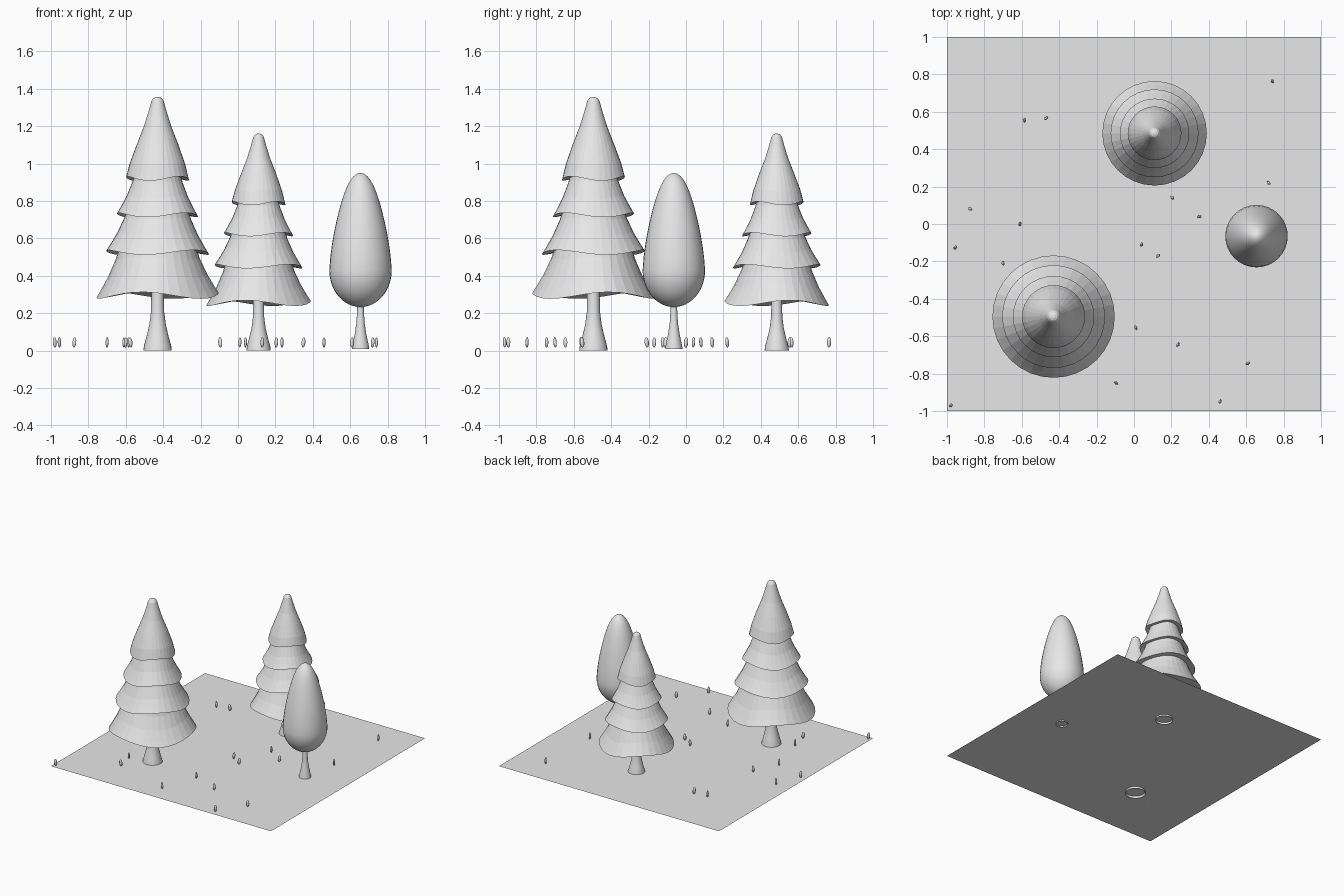
import bpy, bmesh, math, random
from mathutils import Matrix, Vector

random.seed(4)
if "Cube" in bpy.data.objects:
    bpy.data.objects.remove(bpy.data.objects["Cube"], do_unlink=True)

grey = bpy.data.materials.new("plain_grey")
grey.use_nodes = True
grey.diffuse_color = (0.8, 0.8, 0.8, 1)
grey.node_tree.nodes["Principled BSDF"].inputs["Base Color"].default_value = (0.8, 0.8, 0.8, 1)


def finish(name, bm, location=(0, 0, 0), smooth=False):
    """Turn a bmesh into a named object."""
    mesh = bpy.data.meshes.new(name)
    bm.to_mesh(mesh)
    bm.free()
    mesh.materials.append(grey)
    for face in mesh.polygons:
        face.use_smooth = smooth
    obj = bpy.data.objects.new(name, mesh)
    obj.location = location
    bpy.context.collection.objects.link(obj)
    return obj


def lathe(bm, profile, sides=32, amplitude=0, phase=0):
    """Revolve (radius, height, wave weight) points, listed bottom to top."""
    rings = []
    for radius, height, weight in profile:
        ring = []
        for i in range(sides):
            a = math.tau * i / sides
            wave = weight * amplitude * math.sin(3 * a + phase)
            ring.append(bm.verts.new((radius * math.cos(a), radius * math.sin(a), height + wave)))
        rings.append(ring)
    for low, high in zip(rings, rings[1:]):
        for i in range(sides):
            j = (i + 1) % sides
            bm.faces.new((low[i], low[j], high[j], high[i]))
    return rings


def trunk(name, location, profile):
    bm = bmesh.new()
    lathe(bm, [(r, z, 0) for r, z in profile], 24)
    return finish(name, bm, location, True)


def conifer(name, location, size):
    # flared skirts: lower radius, lower height, upper radius, upper height
    tiers = [
        (0.327, 0.295, 0.19, 0.60, 0.018, 0.25),
        (0.275, 0.525, 0.15, 0.80, 0.013, -0.75),
        (0.217, 0.725, 0.11, 1.00, 0.012, -0.75),
    ]
    bm = bmesh.new()
    for r0, z0, r1, z1, amp, phase in tiers:
        profile = [(0.02, z0 + 0.03, 0), (r0 * 0.55, z0 + 0.02, 0.6), (r0, z0, 1)]
        for t in (0.12, 0.35, 0.65, 1):
            bend = 0.016 * math.sin(math.pi * t)
            profile.append((r0 + (r1 - r0) * t - bend, z0 + (z1 - z0) * t, 1 - t))
        lathe(bm, profile, 32, amp, phase * math.pi)
    # rounded crown
    crown = [(0.02, 0.94, 0), (0.168, 0.92, 1), (0.148, 1.0, 0.5), (0.112, 1.1, 0),
             (0.073, 1.2, 0), (0.048, 1.28, 0), (0.033, 1.335, 0), (0.022, 1.35, 0), (0.008, 1.356, 0)]
    rings = lathe(bm, crown, 32, 0.012, -0.75 * math.pi)
    bm.faces.new(rings[-1])
    bmesh.ops.scale(bm, vec=(size,) * 3, verts=bm.verts)
    finish(name + "_foliage", bm, location)
    stem = [(0.076, 0), (0.073, 0.025), (0.058, 0.08), (0.044, 0.14), (0.035, 0.21), (0.033, 0.34)]
    trunk(name + "_trunk", location, [(r * size, z * size) for r, z in stem])


# Ground sheet
GROUND = 0.018
bm = bmesh.new()
bmesh.ops.create_grid(bm, x_segments=1, y_segments=1, size=1)
finish("ground", bm, (0, 0, GROUND))

# Two layered conifers
conifer("large_conifer", (-0.43, -0.495, 0), 1)
conifer("small_conifer", (0.11, 0.485, 0.002), 0.854)

# Teardrop tree
spot = (0.655, -0.065, 0.008)
trunk("round_tree_trunk", spot,
      [(0.046, 0), (0.044, 0.02), (0.031, 0.08), (0.022, 0.14), (0.018, 0.21), (0.018, 0.26)])
bm = bmesh.new()
bmesh.ops.create_uvsphere(bm, u_segments=32, v_segments=24, radius=1)
for v in bm.verts:
    # egg with its widest part low down
    above = v.co.z > 0
    girth = math.hypot(v.co.x, v.co.y)
    if girth > 0.001 and above:
        t = v.co.z
        factor = 0.167 * (1 - 0.3 * t * t * (1 - t) - 0.14 * t)
    else:
        factor = 0.167
    v.co.x *= factor
    v.co.y *= factor
    v.co.z = 0.43 + v.co.z * (0.52 if above else 0.197)
finish("round_tree_foliage", bm, (spot[0], spot[1], 0), True)

# Scattered grass buds
buds = [(-.98, -.97), (-.955, -.125), (-.875, .08), (-.7, -.21), (-.61, 0), (-.585, .555),
        (-.47, .565), (-.095, -.85), (.01, -.555), (.04, -.11), (.13, -.17), (.205, .14),
        (.35, .04), (.235, -.645), (.46, -.95), (.61, -.745), (.72, .22), (.74, .765),
        (-.575, -.7), (-.6, -.56)]
bm = bmesh.new()
for x, y in buds:
    new = bmesh.ops.create_uvsphere(bm, u_segments=8, v_segments=6, radius=1)["verts"]
    tilt = Matrix.Rotation(random.uniform(-0.15, 0.15), 4, "Y")
    turn = Matrix.Rotation(random.uniform(0, math.tau), 4, "Z")
    shape = Matrix.Diagonal((0.012, 0.008, 0.028, 1))
    bmesh.ops.transform(bm, verts=new, matrix=Matrix.Translation(Vector((x, y, 0.044))) @ turn @ tilt @ shape)
finish("grass_buds", bm, smooth=True)
